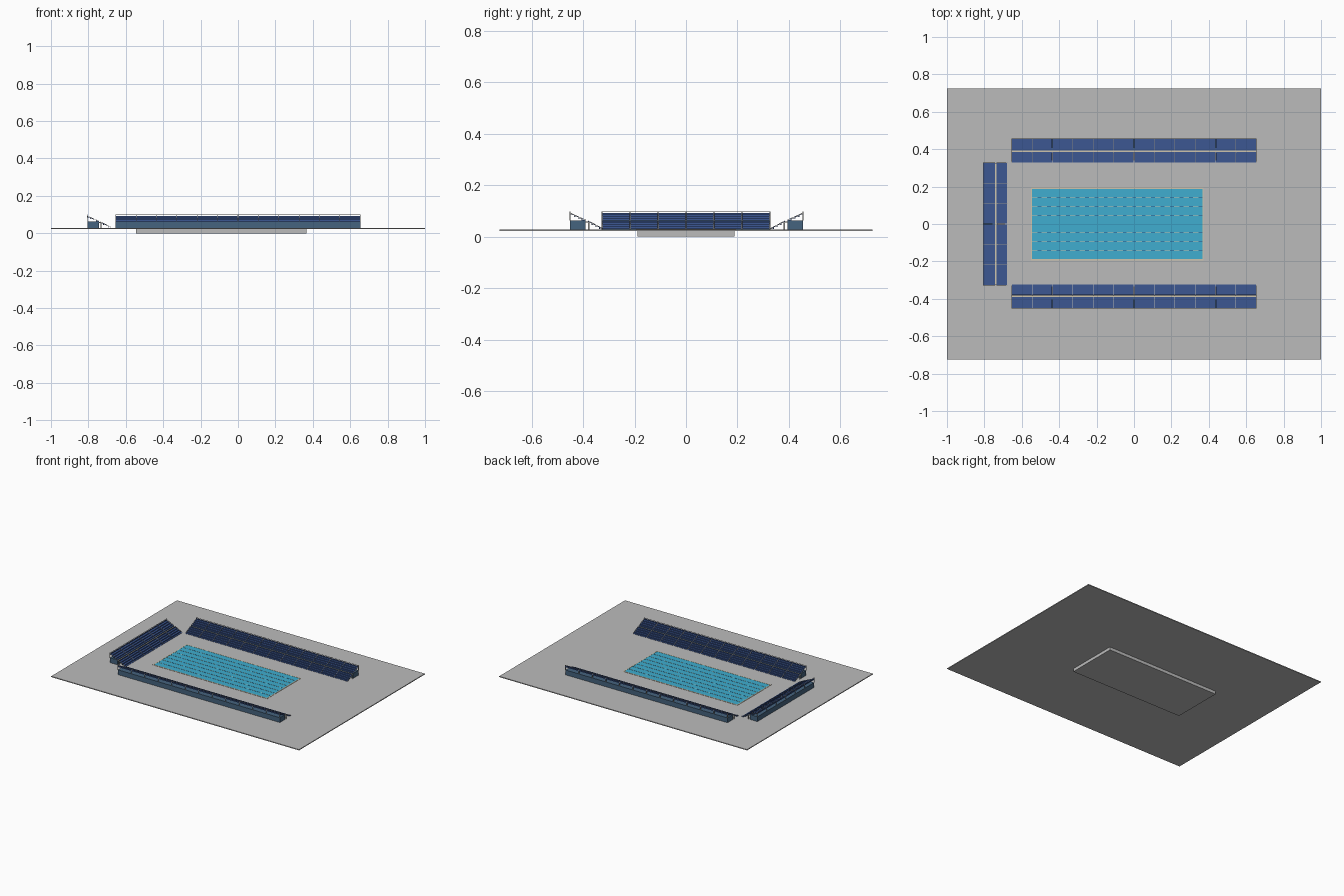
import bpy, bmesh, math
from mathutils import Matrix, Vector

if "Cube" in bpy.data.objects:
    bpy.data.objects.remove(bpy.data.objects["Cube"])


def material(name, rgb):
    m = bpy.data.materials.new(name)
    m.diffuse_color = (*rgb, 1)
    m.use_nodes = True
    m.node_tree.nodes["Principled BSDF"].inputs["Base Color"].default_value = m.diffuse_color
    return m


GREY = material("concrete grey", (0.50, 0.50, 0.50))
BLUE = material("seat blue", (0.045, 0.095, 0.29))
STEEL = material("wall steel blue", (0.06, 0.125, 0.21))
WATER = material("water blue", (0.05, 0.42, 0.63))
CREAM = material("tile cream", (0.62, 0.56, 0.42))
NAVY = material("float navy", (0.02, 0.07, 0.22))
RAIL = material("rail grey", (0.42, 0.42, 0.40))


def box(bm, x0, x1, y0, y1, z0, z1):
    size = Matrix.Diagonal((x1 - x0, y1 - y0, z1 - z0, 1))
    mid = Matrix.Translation(((x0 + x1) / 2, (y0 + y1) / 2, (z0 + z1) / 2))
    bmesh.ops.create_cube(bm, size=1, matrix=mid @ size)


def bar(bm, a, b, t):
    """Thin square bar between two points."""
    a, b = Vector(a), Vector(b)
    rot = (b - a).to_track_quat('Z', 'Y').to_matrix().to_4x4()
    bmesh.ops.create_cube(bm, size=1, matrix=Matrix.Translation((a + b) / 2) @ rot
                          @ Matrix.Diagonal((t, t, (b - a).length, 1)))


def finish(bm, name, mat, place=Matrix()):
    me = bpy.data.meshes.new(name)
    bm.to_mesh(me)
    bm.free()
    me.materials.append(mat)
    ob = bpy.data.objects.new(name, me)
    ob.matrix_world = place
    bpy.context.collection.objects.link(ob)


def boxes(name, mat, *dims):
    bm = bmesh.new()
    for d in dims:
        box(bm, *d)
    finish(bm, name, mat)


# Ground slab and sunken pool
G = 0.028
X0, X1, Y = -0.545, 0.365, 0.188
boxes("ground_slab", GREY, (-1, 1, -0.725, 0.725, G - 0.006, G))
boxes("pool_basin", GREY, (X0, X1, -Y, Y, 0, G - 0.006))
boxes("pool_water", WATER, (X0, X1, -Y, Y, G - 0.003, G + 0.001))
e = 0.007
boxes("pool_edge", CREAM,
      (X0 - e, X0, -Y - e, Y + e, G - 0.003, G + 0.002),
      (X1, X1 + e, -Y - e, Y + e, G - 0.003, G + 0.002),
      (X0, X1, Y, Y + e, G - 0.003, G + 0.002),
      (X0, X1, -Y - e, -Y, G - 0.003, G + 0.002))

# Lane ropes with alternating floats
light, dark = bmesh.new(), bmesh.new()
n = 18
step = (X1 - X0) / n
for lane in range(-3, 4):
    y = lane * 0.0475
    for i in range(n):
        x = X0 + i * step
        box(light, x, x + step * 0.6, y - 0.001, y + 0.001, G, G + 0.002)
        box(dark, x + step * 0.6, x + step, y - 0.001, y + 0.001, G, G + 0.002)
finish(light, "lane_floats_light", CREAM)
finish(dark, "lane_floats_dark", NAVY)


def stand(name, modules, place):
    """Two-tier grandstand: runs along local x, rises along local y."""
    w = 0.109
    half = modules * w / 2
    seats, wall, walk, rails = (bmesh.new() for _ in range(4))
    # Seat rows with backrests: start depth, start height, run, rise
    for y, z, run, rise in ((0.0, G + 0.004, 0.0142, 0.0075),
                            (0.066, 0.065, 0.0155, 0.0070)):
        for m in range(modules):
            a = -half + m * w + 0.0015
            b = a + w - 0.003
            for r in range(4):
                yy, zz = y + r * run, z + r * rise
                box(seats, a, b, yy, yy + run, zz - 0.002, zz)
                box(seats, a, b, yy + run - 0.003, yy + run, zz, zz + rise)
        # Sloping stair strips at the module joints
        for m in range(modules + 1):
            x = -half + m * w
            bar(rails, (x, y, z), (x, y + 4 * run, z + 4 * rise), 0.002)
    # Rear block, walkway and its front posts
    box(wall, -half, half, 0.066, 0.127, G, 0.063)
    box(walk, -half, half, 0.058, 0.066, 0.056, 0.059)
    for m in range(modules + 1):
        x = -half + m * w
        box(rails, x - 0.002, x + 0.002, 0.052, 0.057, G, 0.058)
        bar(rails, (x, 0.127, 0.063), (x, 0.127, 0.099), 0.003)
    # Top safety rail
    bar(rails, (-half, 0.127, 0.098), (half, 0.127, 0.098), 0.002)
    finish(seats, name + "_seats", BLUE, place)
    finish(wall, name + "_rear_block", STEEL, place)
    finish(walk, name + "_walkway", CREAM, place)
    finish(rails, name + "_rails", RAIL, place)


# Stands on three sides of the pool
for name, modules, pos, angle in (("back_stand", 12, (0, 0.328, 0), 0),
                                  ("front_stand", 12, (0, -0.324, 0), math.pi),
                                  ("left_stand", 6, (-0.678, 0, 0), math.pi / 2)):
    stand(name, modules, Matrix.Translation(pos) @ Matrix.Rotation(angle, 4, 'Z'))
